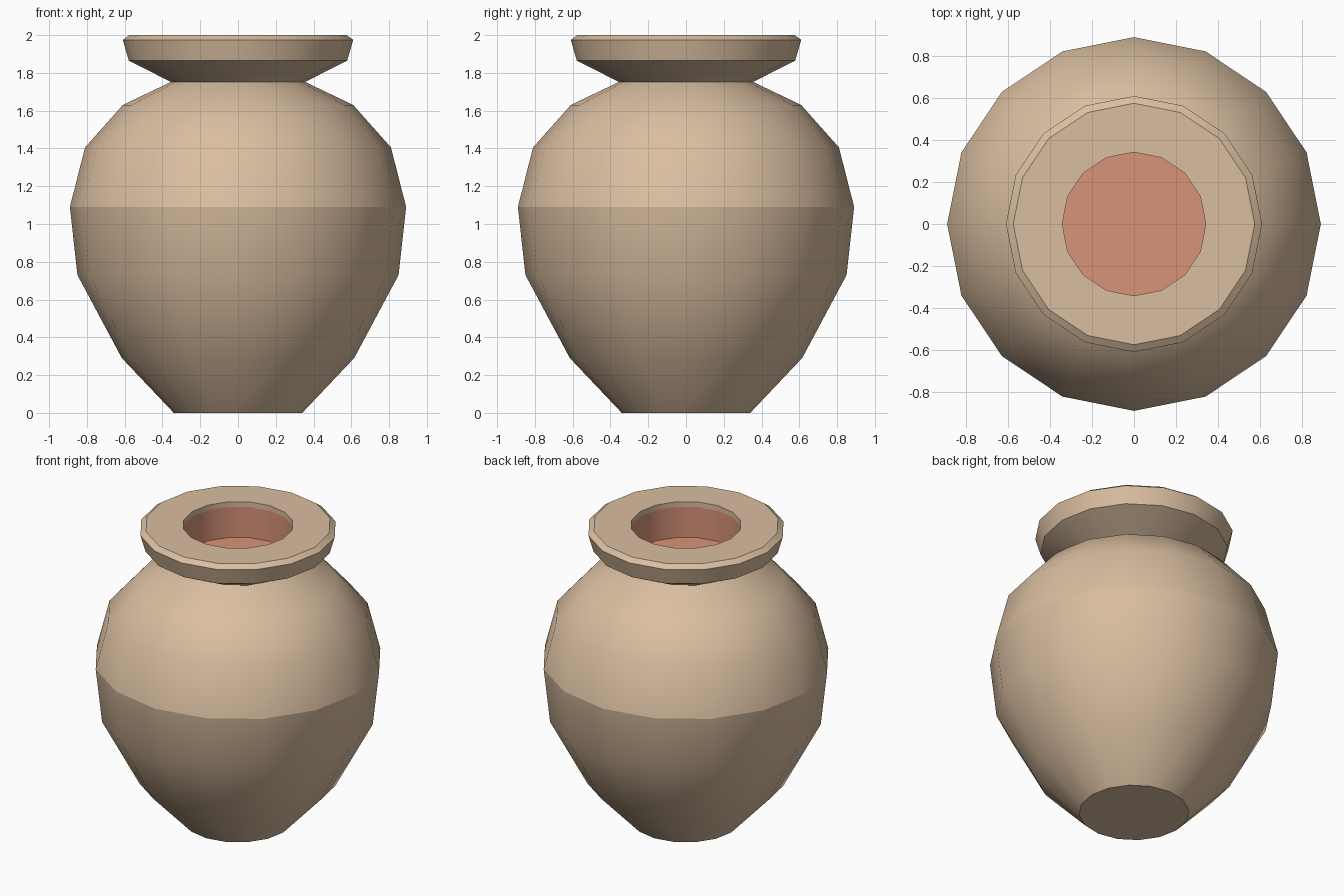
import bpy, math

if "Cube" in bpy.data.objects:
    bpy.data.objects.remove(bpy.data.objects["Cube"])

SIDES = 16


def material(name, rgb):
    m = bpy.data.materials.new(name)
    m.diffuse_color = (*rgb, 1)
    m.use_nodes = True
    m.node_tree.nodes["Principled BSDF"].inputs["Base Color"].default_value = m.diffuse_color
    return m


clay = material("beige_clay", (0.70, 0.515, 0.352))
red = material("terracotta_inside", (0.694, 0.296, 0.188))


def lathe(name, profile, mat, sharp=(), cap_start=False, cap_end=False):
    """Turn a (radius, z) profile around z; 'sharp' lists ring indices kept crisp."""
    verts = [(r * math.cos(math.tau * i / SIDES), r * math.sin(math.tau * i / SIDES), z)
             for r, z in profile for i in range(SIDES)]
    faces = []
    for k in range(len(profile) - 1):
        for i in range(SIDES):
            j = (i + 1) % SIDES
            a, b = k * SIDES, (k + 1) * SIDES
            faces.append((a + i, a + j, b + j, b + i))
    if cap_start:
        faces.append(tuple(reversed(range(SIDES))))
    if cap_end:
        last = (len(profile) - 1) * SIDES
        faces.append(tuple(range(last, last + SIDES)))
    me = bpy.data.meshes.new(name)
    me.from_pydata(verts, [], faces)
    me.materials.append(mat)
    me.shade_smooth()
    attr = me.attributes.new("sharp_edge", "BOOLEAN", "EDGE")
    for e in me.edges:
        rings = {v // SIDES for v in e.vertices}
        attr.data[e.index].value = len(rings) == 1 and rings.pop() in sharp
    ob = bpy.data.objects.new(name, me)
    bpy.context.collection.objects.link(ob)
    return ob


# Round body with a flat base and a crease at its widest ring
lathe("body", [(0.34, 0), (0.615, 0.29), (0.85, 0.73), (0.89, 1.09),
               (0.81, 1.405), (0.61, 1.63), (0.345, 1.757)],
      clay, sharp=(0, 3), cap_start=True)

# Flared lip with bevelled top and a short inner edge
lathe("lip", [(0.345, 1.747), (0.578, 1.865), (0.61, 1.975), (0.575, 2.0),
              (0.342, 2.0), (0.342, 1.965)],
      clay, sharp=(1, 2, 3, 4))

# Red inside of the neck, wall and floor
lathe("neck_inside", [(0.342, 1.965), (0.342, 1.757)], red, sharp=(1,), cap_end=True)
